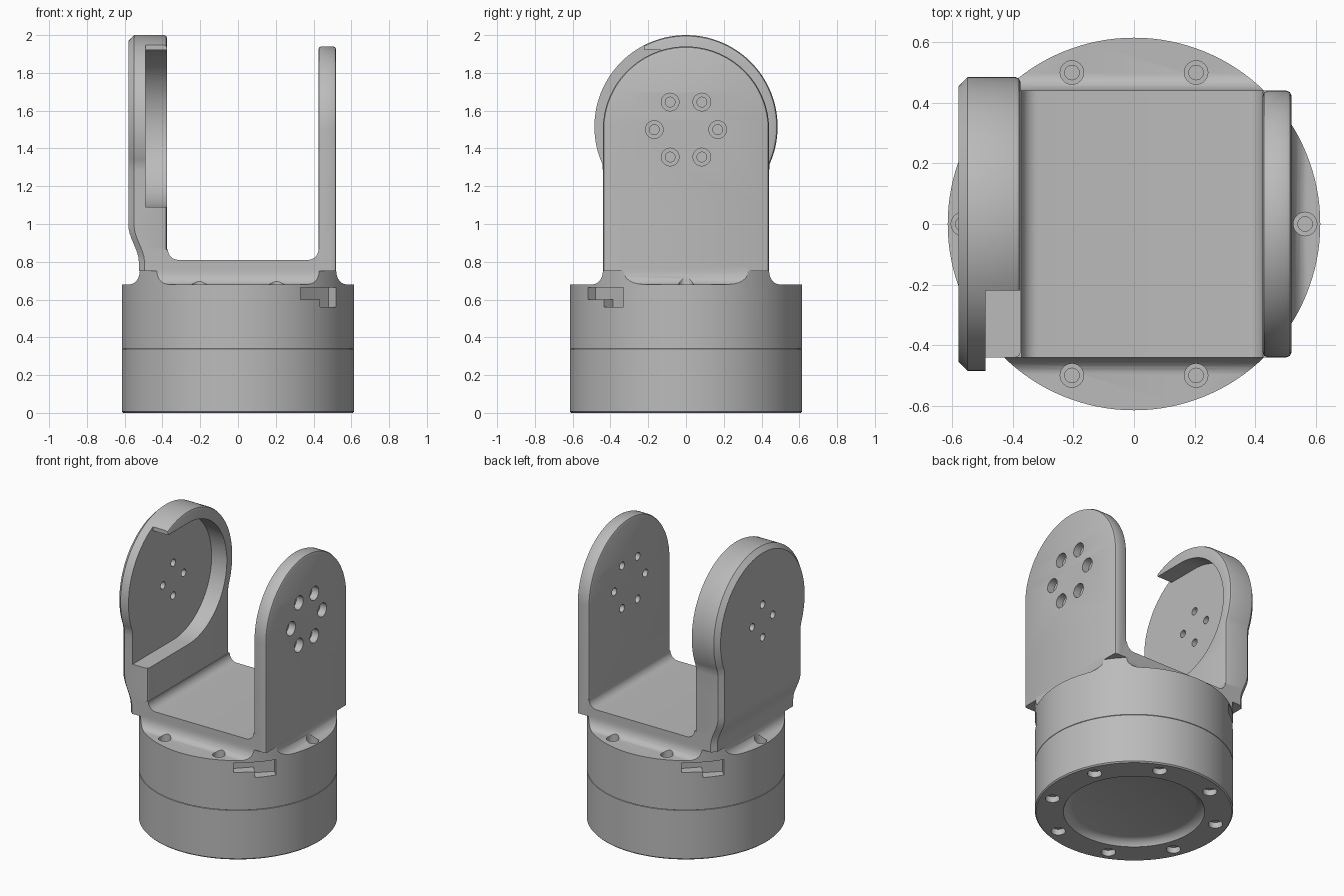
import bpy, bmesh, math
from mathutils import Matrix, Vector

cube = bpy.data.objects.get("Cube")
if cube:
    bpy.data.objects.remove(cube, do_unlink=True)

grey = bpy.data.materials.new("machined_grey")
grey.use_nodes = True
COLOUR = (0.5, 0.5, 0.5, 1)
grey.diffuse_color = COLOUR
grey.node_tree.nodes["Principled BSDF"].inputs["Base Color"].default_value = COLOUR


def finish(name, bm):
    """Turn a bmesh into an object with outward normals."""
    bmesh.ops.remove_doubles(bm, verts=bm.verts, dist=1e-5)
    bmesh.ops.recalc_face_normals(bm, faces=bm.faces)
    mesh = bpy.data.meshes.new(name)
    bm.to_mesh(mesh)
    bm.free()
    mesh.materials.append(grey)
    obj = bpy.data.objects.new(name, mesh)
    bpy.context.collection.objects.link(obj)
    return obj


def loft(name, rings, cap=True):
    """Skin a list of equal closed rings, optionally capping both ends."""
    bm = bmesh.new()
    rows = [[bm.verts.new(p) for p in ring] for ring in rings]
    n = len(rows[0])
    for a, b in zip(rows, rows[1:]):
        for i in range(n):
            j = (i + 1) % n
            bm.faces.new((a[i], a[j], b[j], b[i]))
    if cap == "strips":
        # mirrored rings close with one quad per pair of rows
        for r in (rows[0], rows[-1]):
            for i in range(n // 2 - 1):
                bm.faces.new((r[i], r[i + 1], r[n - 2 - i], r[n - 1 - i]))
    elif cap:
        bm.faces.new(rows[0])
        bm.faces.new(rows[-1])
    return finish(name, bm)


def lathe(name, profile, segments, matrix=Matrix()):
    """Closed solid of revolution about z; first and last rings are capped."""
    rings = []
    for r, z in profile:
        turn = [2 * math.pi * i / segments for i in range(segments)]
        rings.append([matrix @ Vector((r * math.cos(t), r * math.sin(t), z)) for t in turn])
    return loft(name, rings)


def prism(name, outline, axis, lo, hi):
    """Extrude an outline along x (outline is y,z) or along y (outline is x,z)."""
    place = (lambda p, d: (d, p[0], p[1])) if axis == "x" else (lambda p, d: (p[0], d, p[1]))
    return loft(name, [[place(p, d) for p in outline] for d in (lo, hi)])


def arc(cx, cz, r, start, end, steps):
    out = []
    for i in range(steps + 1):
        t = math.radians(start + (end - start) * i / steps)
        out.append((cx + r * math.cos(t), cz + r * math.sin(t)))
    return out


def combine(obj, other, op="DIFFERENCE"):
    """Apply a boolean and discard the helper."""
    mod = obj.modifiers.new("cut", "BOOLEAN")
    mod.object, mod.operation, mod.solver = other, op, "EXACT"
    bpy.context.view_layer.objects.active = obj
    bpy.ops.object.modifier_apply(modifier=mod.name)
    bpy.data.objects.remove(other, do_unlink=True)


def drill(obj, matrix, small, large, sink, depth):
    """Stepped screw hole going down the local -z axis."""
    profile = [(small, -depth), (small, -sink), (large, -sink), (large, 0.04)]
    combine(obj, lathe("drill", profile, 24, matrix))


def arm(name, rows, layers, jog=lambda z: 0):
    """Upright plate: rows are (half width, z), layers are (x, edge inset, jog share)."""
    rings = []
    for x, inset, share in layers:
        side = []
        for i, (w, z) in enumerate(rows):
            a, b = rows[max(i - 1, 0)], rows[min(i + 1, len(rows) - 1)]
            t = Vector((b[0] - a[0], b[1] - a[1])).normalized()
            side.append((x + share * jog(z), w - inset * t.y, z + inset * t.x))
        rings.append(side + [(px, -py, pz) for px, py, pz in reversed(side)])
    return loft(name, rings, "strips")


# Main sizes
BASE_R, BASE_TOP, SEAT = 0.615, 0.68, 0.75
HALF_Y, HALF_X, PIVOT = 0.44, 0.52, 1.505
RING = 128

# Round base with a stepped recess underneath and a fine seam round the middle
base = lathe("base", [
    (0.385, 0.04), (0.40, 0.035), (0.425, 0.022), (0.438, 0), (0.607, 0), (BASE_R, 0.008),
    (BASE_R, 0.338), (0.612, 0.34), (BASE_R, 0.342), (BASE_R, BASE_TOP)], RING)

# Flared neck under the bracket, trimmed to the round of the base
rings = []
for px, pz in arc(0.055, SEAT, 0.055, 180, 270, 6):
    x, y, z = HALF_X + px, HALF_Y + px, SEAT + (pz - SEAT) * 0.07 / 0.055
    rings.append([(x, y, z), (-x, y, z), (-x, -y, z), (x, -y, z)])
top = [(p[0], p[1], SEAT + 0.02) for p in rings[0]]
foot = [(p[0], p[1], BASE_TOP - 0.03) for p in rings[-1]]
neck = loft("neck", [top] + rings + [foot])
combine(neck, lathe("trim", [(BASE_R, 0.5), (BASE_R, 0.9)], RING), "INTERSECT")
combine(base, neck, "UNION")

# Stepped notches on two opposite corners of the base
for turn in (-45, 135):
    spin = Matrix.Rotation(math.radians(turn), 4, "Z")
    for t0, z0 in ((-0.133, 0.60), (0, 0.56)):
        corners = [(0.545, t0), (0.7, t0), (0.7, 0.133), (0.545, 0.133)]
        notch = loft("notch", [[spin @ Vector((x, y, z)) for x, y in corners] for z in (z0, 0.665)])
        combine(base, notch)

# Screw holes in the top shoulder and the bottom rim
for sx in (-1, 1):
    drill(base, Matrix.Translation((sx * 0.565, 0, BASE_TOP)), 0.024, 0.039, 0.05, 0.12)
    for sy in (-1, 1):
        drill(base, Matrix.Translation((sx * 0.205, sy * 0.5, BASE_TOP)), 0.024, 0.039, 0.05, 0.12)
flip = Matrix.Rotation(math.pi, 4, "X")
for i in range(8):
    t = math.radians(22.5 + 45 * i)
    spot = Matrix.Translation((0.53 * math.cos(t), 0.53 * math.sin(t), 0))
    drill(base, spot @ flip, 0.028, 0.045, 0.04, 0.1)

# Plain arm with a rounded top and softened edges
rows = [(HALF_Y, SEAT), (HALF_Y, 1.1)] + arc(0, 1.5, HALF_Y, 0, 88, 28)
bracket = arm("bracket", rows, [
    (0.425, 0.016, 0), (0.430, 0.005, 0), (0.441, 0, 0),
    (0.504, 0, 0), (0.515, 0.005, 0), (HALF_X, 0.016, 0)])
for i in range(6):
    t = math.radians(60 * i)
    spot = Matrix.Translation((HALF_X, 0.168 * math.cos(t), 1.5 + 0.168 * math.sin(t)))
    drill(bracket, spot @ Matrix.Rotation(math.pi / 2, 4, "Y"), 0.026, 0.047, 0.05, 0.2)


# Housing arm: round head on a narrower stem that steps inward near the foot
def foot_jog(z):
    s = min(max((z - 0.80) / 0.19, 0), 1)
    return 0.055 * (1 - s * s * (3 - 2 * s))


rows = [(HALF_Y, SEAT + 0.025 * i) for i in range(11)] + [(HALF_Y, 1.15), (HALF_Y, 1.28)]
rows += arc(0, 1.515, 0.485, -24, 88, 40)
housing = arm("housing", rows, [
    (-0.58, 0.03, 1), (-0.55, 0, 1), (-0.391, 0, 0), (-0.380, 0.005, 0), (-0.375, 0.016, 0)], foot_jog)

# Round pocket in the housing, open towards the front
pocket = [(-0.7, 1.09)] + arc(0, PIVOT, 0.415, -90, 90, 40)
pocket += [(-0.22, 1.92), (-0.22, 2.1), (-0.7, 2.1)]
combine(housing, prism("pocket", pocket, "x", -0.49, -0.3))
for i in range(4):
    t = math.pi / 2 * i
    spot = Matrix.Translation((-0.45, 0.112 * math.cos(t), PIVOT + 0.112 * math.sin(t)))
    drill(housing, spot @ Matrix.Rotation(math.pi / 2, 4, "Y"), 0.025, 0.025, 0.05, 0.2)

# Bracket floor with fillets running into both arms
outline = [(-0.45, SEAT), (0.48, SEAT), (0.48, 0.865)]
outline += arc(0.371, 0.865, 0.055, 0, -90, 8) + arc(-0.316, 0.865, 0.055, -90, -180, 8)
outline += [(-0.45, 0.865)]
floor = prism("floor", outline, "y", -HALF_Y, HALF_Y)
combine(bracket, floor, "UNION")
combine(bracket, housing, "UNION")

# Smooth the curved faces and keep hard edges crisp
for obj in (base, bracket):
    bpy.ops.object.select_all(action="DESELECT")
    obj.select_set(True)
    bpy.context.view_layer.objects.active = obj
    bpy.ops.object.shade_smooth_by_angle(angle=math.radians(32))
